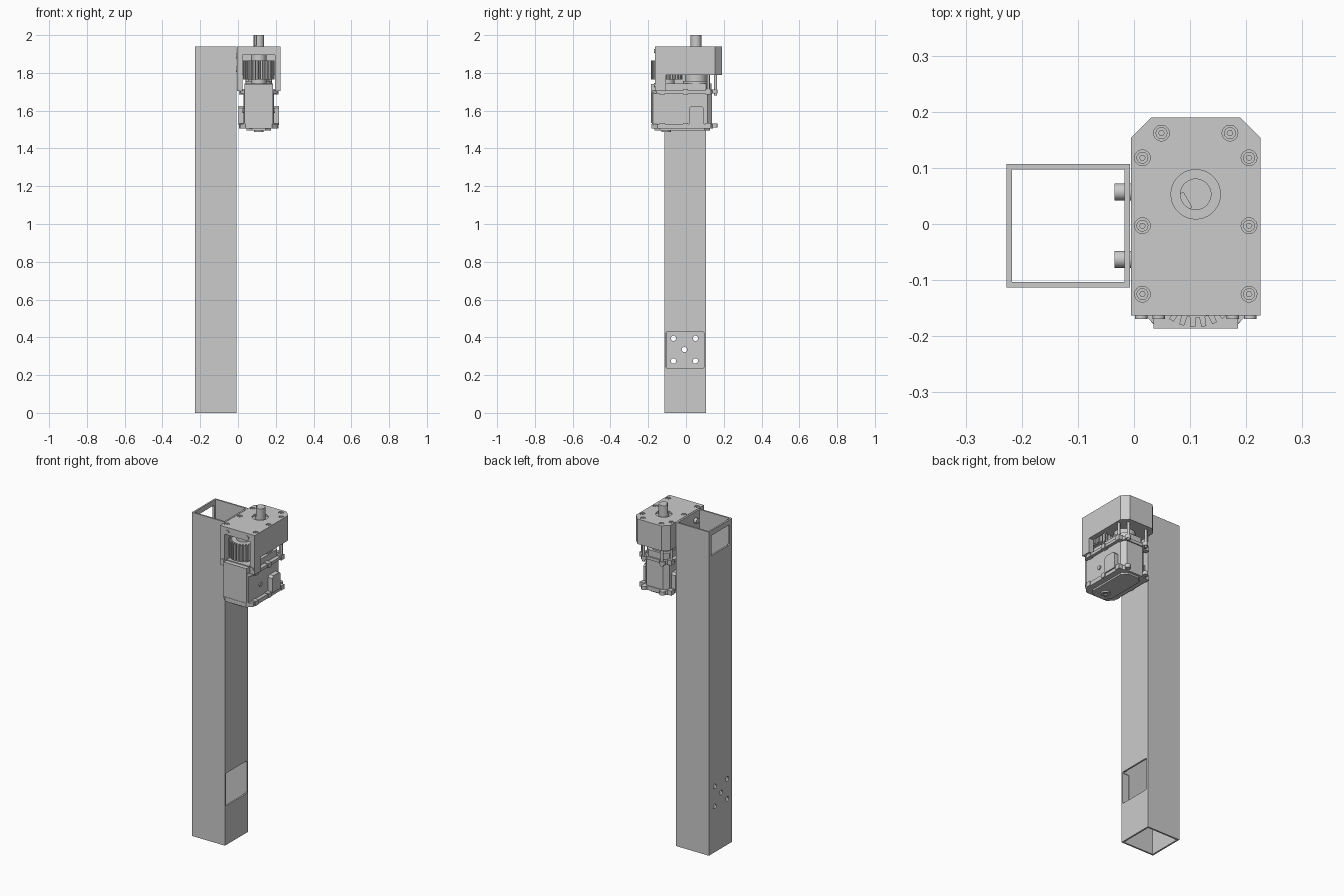
import bpy, bmesh, math

cube = bpy.data.objects.get("Cube")
if cube:
    bpy.data.objects.remove(cube, do_unlink=True)

grey = bpy.data.materials.new("light grey metal")
grey.use_nodes = True
COLOUR = (0.6, 0.6, 0.6, 1)
grey.diffuse_color = COLOUR
grey.node_tree.nodes["Principled BSDF"].inputs["Base Color"].default_value = COLOUR
parts = []


def prism(name, outline, low, high, axis="z"):
    """Extrude a 2D outline along an axis; outline is (x,y), (x,z) or (y,z)."""
    place = {"z": lambda a, b, h: (a, b, h),
             "y": lambda a, b, h: (a, h, b),
             "x": lambda a, b, h: (h, a, b)}[axis]
    bm = bmesh.new()
    bottom = [bm.verts.new(place(a, b, low)) for a, b in outline]
    top = [bm.verts.new(place(a, b, high)) for a, b in outline]
    bm.faces.new(bottom)
    bm.faces.new(top)
    n = len(outline)
    for i in range(n):
        j = (i + 1) % n
        bm.faces.new((bottom[i], bottom[j], top[j], top[i]))
    bmesh.ops.recalc_face_normals(bm, faces=bm.faces)
    mesh = bpy.data.meshes.new(name)
    bm.to_mesh(mesh)
    bm.free()
    mesh.materials.append(grey)
    obj = bpy.data.objects.new(name, mesh)
    bpy.context.collection.objects.link(obj)
    parts.append(obj)
    return obj


def rect(a0, a1, b0, b1, start=0, end=0):
    """Rectangle with corners chamfered by start (low b) and end (high b)."""
    pts = []
    for a, b, sa, sb, c in ((a0, b0, 1, 1, start), (a1, b0, -1, 1, start),
                            (a1, b1, -1, -1, end), (a0, b1, 1, -1, end)):
        if not c:
            pts.append((a, b))
        else:
            pair = [(a, b + sb * c), (a + sa * c, b)]
            pts += pair if sa == sb else pair[::-1]
    return pts


def circle(a, b, r, n=24):
    return [(a + r * math.cos(i * math.tau / n), b + r * math.sin(i * math.tau / n))
            for i in range(n)]


def cut(obj, cutters):
    """Subtract the cutters, then remove them."""
    for c in cutters:
        m = obj.modifiers.new("cut", "BOOLEAN")
        m.operation, m.solver, m.object = "DIFFERENCE", "EXACT", c
    bpy.context.view_layer.update()
    ev = obj.evaluated_get(bpy.context.evaluated_depsgraph_get())
    mesh = bpy.data.meshes.new_from_object(ev)
    obj.modifiers.clear()
    obj.data = mesh
    for c in cutters:
        parts.remove(c)
        bpy.data.objects.remove(c, do_unlink=True)


CX = 0.11                      # motor centre line
SHAFT_Y = 0.053

# Square post, open at both ends, with access window and fixing holes
post = prism("square_post", rect(-0.227, -0.007, -0.113, 0.107), 0, 1.94)
holes = [prism("bore", rect(-0.217, -0.017, -0.103, 0.097), -0.1, 2.1),
         prism("lower_window", rect(-0.105, 0.095, 0.235, 0.43, 0.006, 0.006), -0.05, 0.05, "x"),
         prism("upper_window", rect(-0.088, 0.085, 1.79, 1.91, 0.006, 0.006), -0.3, -0.1, "x")]
for y, z in ((-0.066, 0.275), (0.05, 0.275), (-0.066, 0.395), (0.05, 0.395), (-0.008, 0.335)):
    holes.append(prism("fixing_hole", circle(y, z, 0.014), -0.3, -0.1, "x"))
cut(post, holes)

# Mounting bolts inside the post
for y in (0.057, -0.063):
    for z in (1.82, 1.89):
        prism("mounting_bolt", circle(y, z, 0.015), -0.035, -0.004, "x")

# Gear housing with front skirt, fan recess and screw pockets
housing = prism("gear_housing", rect(-0.005, 0.225, -0.163, 0.19, 0, 0.036), 1.79, 1.94)
screws = [(CX + s * 0.095, y) for s in (-1, 1) for y in (-0.125, -0.003, 0.118)]
screws += [(CX + s * 0.061, 0.162) for s in (-1, 1)]
pockets = [prism("fan_recess", rect(0.025, 0.195, -0.3, -0.012), 1.6, 1.895),
           prism("shaft_recess", circle(CX, SHAFT_Y, 0.044, 40), 1.93, 2.1)]
pockets += [prism("screw_pocket", circle(x, y, 0.014), 1.925, 2.1) for x, y in screws]
cut(housing, pockets)
for x, y in screws:
    head = prism("housing_screw", circle(x, y, 0.0105), 1.92, 1.937)
    cut(head, [prism("socket", circle(x, y, 0.005, 6), 1.93, 2)])
for x0, x1 in ((-0.005, 0.025), (0.195, 0.225)):
    prism("housing_skirt", rect(x0, x1, -0.163, -0.105), 1.705, 1.79)

# Screws on the front face of the housing
for s in (-1, 1):
    for dx, z in ((0.066, 1.915), (0.097, 1.735)):
        prism("front_screw", circle(CX + s * dx, z, 0.011), -0.169, -0.155, "y")

# Output shaft with a flat
shaft = prism("output_shaft", circle(CX, SHAFT_Y, 0.028, 40), 1.9, 2)
cut(shaft, [prism("shaft_flat", [(0.07, 0.05), (0.086, 0.02), (0.103, 0.03), (0.088, 0.056)],
                  1.945, 2.1)])

# Finned rotor in the recess
TEETH = 26
gear = []
for i in range(TEETH):
    for k, r in ((0, 0.083), (0.45, 0.083), (0.55, 0.066), (0.9, 0.066)):
        t = (i + k) * math.tau / TEETH
        gear.append((CX + r * math.cos(t), -0.101 + r * math.sin(t)))
prism("finned_rotor", gear, 1.765, 1.865)
prism("rotor_hub", circle(CX, -0.101, 0.04), 1.74, 1.9)

# Bearing collar under the housing
prism("bearing_collar", circle(CX, SHAFT_Y, 0.058, 40), 1.74, 1.795)
prism("bearing_flange", circle(CX, SHAFT_Y, 0.07, 40), 1.74, 1.757)

# Motor body with stacked plates
prism("upper_motor_block", rect(0.035, 0.185, -0.16, 0.135, 0, 0.03), 1.7, 1.745)
prism("middle_plate", rect(0.012, 0.208, -0.18, 0.145, 0.025, 0.03), 1.69, 1.707)
prism("motor_body", rect(0.03, 0.19, -0.18, 0.138, 0.006, 0.025), 1.525, 1.695)
prism("front_cover", rect(0.035, 0.185, 1.535, 1.74), -0.186, -0.16, "y")
prism("bottom_flange", rect(0.01, 0.21, -0.182, 0.142, 0.03, 0.03), 1.505, 1.53)
prism("bottom_cover", rect(0.045, 0.175, -0.168, 0.128, 0.03, 0.03), 1.495, 1.51)
boss = prism("bottom_boss", circle(CX, -0.105, 0.025), 1.487, 1.5)
cut(boss, [prism("boss_hole", circle(CX, -0.105, 0.011), 1.4, 1.493)])

# Side terminal boxes, plate lugs, tie rods and clips, mirrored about the centre line
for s in (-1, 1):
    def span(inner, outer):
        return sorted((CX + s * inner, CX + s * outer))
    prism("terminal_box", rect(0.015, 0.095, 1.525, 1.625, 0, 0.012), *span(0.07, 0.107), "x")
    for z in (1.51, 1.69):
        prism("plate_lug", circle(CX + s * 0.061, 0.152, 0.016), z, z + 0.022)
        for y in (-0.125, -0.003, 0.118):
            prism("side_clip", rect(y - 0.014, y + 0.014, z - 0.004, z + 0.024),
                  *span(0.075, 0.105), "x")
    prism("tie_rod", circle(CX + s * 0.061, 0.157, 0.008, 16), 1.68, 1.8)
    prism("side_rod", circle(CX + s * 0.095, 0.118, 0.008, 16), 1.69, 1.8)
    prism("side_port", circle(-0.06, 1.6, 0.012), *span(0.07, 0.086), "x")

# Crisp edges with smooth round walls
bpy.ops.object.select_all(action="DESELECT")
for obj in parts:
    obj.select_set(True)
bpy.context.view_layer.objects.active = parts[0]
bpy.ops.object.shade_smooth_by_angle(angle=math.radians(25))
